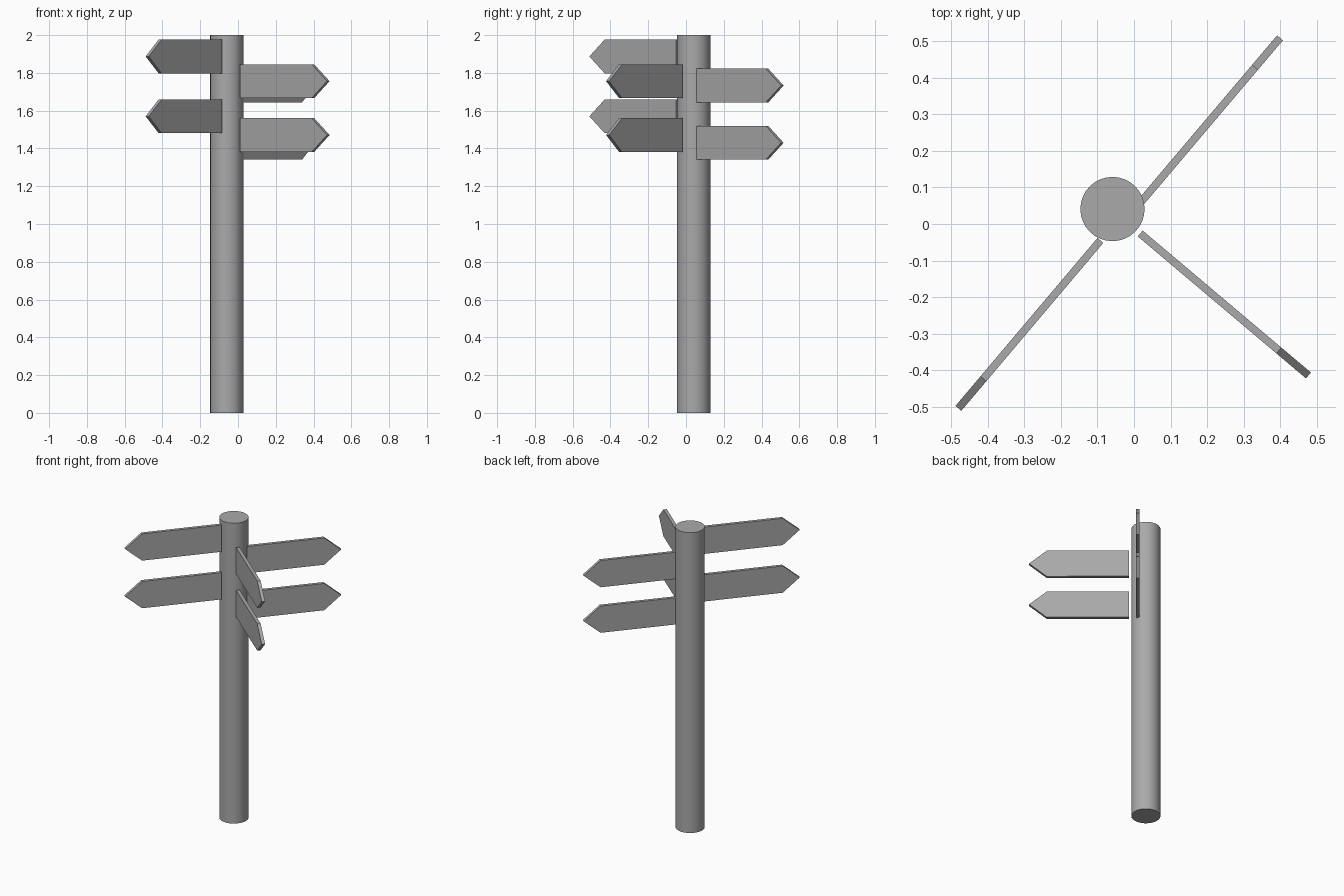
import bpy
import bmesh
import math
from mathutils import Matrix, Vector

cube = bpy.data.objects.get("Cube")
if cube:
    bpy.data.objects.remove(cube, do_unlink=True)

grey = bpy.data.materials.new("plain grey")
grey.use_nodes = True
grey.diffuse_color = (0.4, 0.4, 0.4, 1)
grey.node_tree.nodes["Principled BSDF"].inputs["Base Color"].default_value = (0.4, 0.4, 0.4, 1)

POLE_X, POLE_Y, POLE_RADIUS, POLE_HEIGHT = -0.059, 0.041, 0.088, 2.0
SIGN_HEIGHT, SIGN_THICKNESS, HEAD_LENGTH = 0.178, 0.021, 0.106

# Round post
bpy.ops.mesh.primitive_cylinder_add(vertices=32, radius=POLE_RADIUS, depth=POLE_HEIGHT,
                                    location=(POLE_X, POLE_Y, POLE_HEIGHT / 2))
pole = bpy.context.object
pole.name = "post"
pole.data.materials.append(grey)
bpy.ops.object.shade_smooth_by_angle(angle=math.radians(30))


def arrow_sign(name, start, tip, mid_z):
    """Flat board with a pointed end, running from start to tip."""
    run = Vector(tip) - Vector(start)
    length, half = run.length, SIGN_HEIGHT / 2
    outline = [(0, -half), (length - HEAD_LENGTH, -half), (length, 0),
               (length - HEAD_LENGTH, half), (0, half)]
    bm = bmesh.new()
    face = bm.faces.new([bm.verts.new((x, -SIGN_THICKNESS / 2, z)) for x, z in outline])
    extruded = bmesh.ops.extrude_face_region(bm, geom=[face])["geom"]
    bmesh.ops.translate(bm, vec=(0, SIGN_THICKNESS, 0),
                        verts=[v for v in extruded if isinstance(v, bmesh.types.BMVert)])
    bmesh.ops.recalc_face_normals(bm, faces=bm.faces)
    mesh = bpy.data.meshes.new(name)
    bm.to_mesh(mesh)
    bm.free()
    mesh.materials.append(grey)
    sign = bpy.data.objects.new(name, mesh)
    sign.matrix_world = (Matrix.Translation((start[0], start[1], mid_z))
                         @ Matrix.Rotation(math.atan2(run.y, run.x), 4, "Z"))
    bpy.context.collection.objects.link(sign)


# Pairs of boards pointing three ways: start, tip, upper and lower heights
directions = {
    "front_right_sign": ((-0.092, -0.045), (-0.481, -0.505), (1.887, 1.57)),
    "front_left_sign": ((0.017, -0.026), (0.478, -0.415), (1.756, 1.471)),
    "back_left_sign": ((0.012, 0.052), (0.4, 0.51), (1.733, 1.43)),
}
for name, (start, tip, heights) in directions.items():
    for level, mid_z in zip(("upper", "lower"), heights):
        arrow_sign(f"{level}_{name}", start, tip, mid_z)
